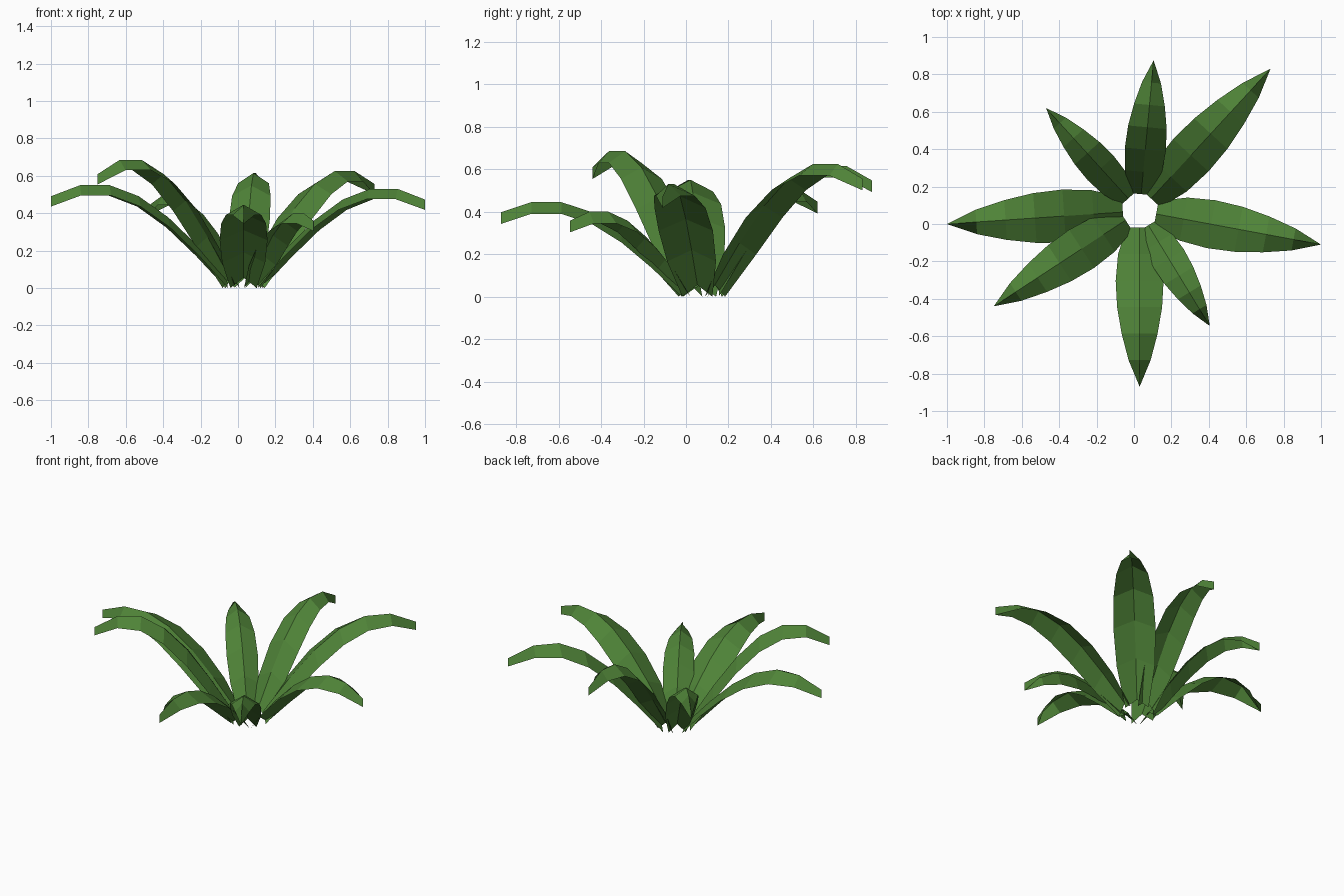
import bpy, math
from mathutils import Vector

if "Cube" in bpy.data.objects:
    bpy.data.objects.remove(bpy.data.objects["Cube"])

green = bpy.data.materials.new("leaf green")
green.diffuse_color = (0.078, 0.227, 0.039, 1)
green.use_nodes = True
green.node_tree.nodes["Principled BSDF"].inputs["Base Color"].default_value = green.diffuse_color

CENTRE = Vector((0.03, 0.07, 0))
BASE_RADIUS = 0.09
RIDGE = 0.055          # midrib height above the leaf edges
WIDTH = [0.55, 0.9, 1.0, 0.94, 0.75, 0.46, 0.0]   # width along the leaf
SEGS = len(WIDTH) - 1

# tip x, tip y, peak height of the edges, widest half width
LEAVES = [
    (-1.00, 0.00, 0.495, 0.142),
    (-0.75, -0.44, 0.63, 0.122),
    (0.03, -0.87, 0.39, 0.128),
    (0.405, -0.545, 0.345, 0.095),
    (1.00, -0.11, 0.475, 0.130),
    (0.73, 0.83, 0.57, 0.128),
    (0.105, 0.875, 0.56, 0.110),
    (-0.47, 0.62, 0.445, 0.095),
]


def make_leaf(index, tx, ty, peak, half):
    """Arched leaf with a raised midrib, narrowing to a point."""
    tip = Vector((tx, ty, 0))
    out = (tip - CENTRE).normalized()
    side = Vector((-out.y, out.x, 0))
    base = CENTRE + out * BASE_RADIUS
    verts, faces = [], []
    for i, w in enumerate(WIDTH):
        t = i / SEGS
        p = base.lerp(tip, t)
        p.z = peak / 0.985 * math.sin(math.radians(120) * t)
        s = side * half * w
        verts.append(p + s)
        verts.append(p + Vector((0, 0, RIDGE)))
        if i < SEGS:
            verts.append(p - s)
    n = len(verts)
    for i in range(SEGS):
        a, b = 3 * i, 3 * i + 3
        right = b + 2 if b + 2 < n else b      # both edges meet at the tip
        faces.append((a, a + 1, b + 1, b))
        faces.append((a + 1, a + 2, right, b + 1))
    mesh = bpy.data.meshes.new(f"leaf_{index}")
    mesh.from_pydata(verts, [], faces)
    mesh.materials.append(green)
    obj = bpy.data.objects.new(f"leaf_{index}", mesh)
    bpy.context.collection.objects.link(obj)


for k, leaf in enumerate(LEAVES, 1):
    make_leaf(k, *leaf)
